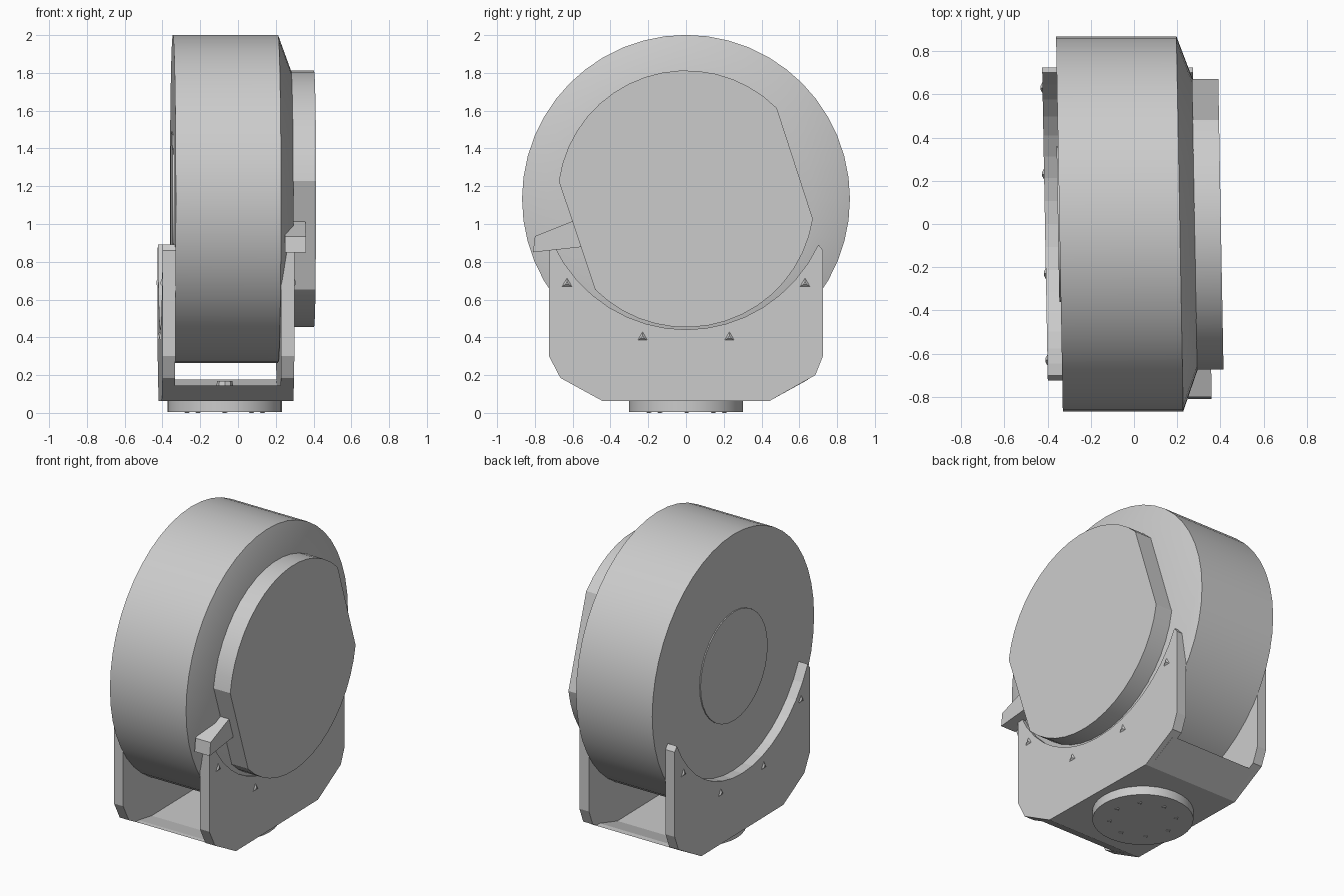
import bpy, bmesh, math
from mathutils import Vector, Matrix

cube = bpy.data.objects.get("Cube")
if cube:
    bpy.data.objects.remove(cube, do_unlink=True)

grey = bpy.data.materials.new("Painted grey")
grey.use_nodes = True
colour = (0.6, 0.6, 0.6, 1)
grey.diffuse_color = colour
grey.node_tree.nodes["Principled BSDF"].inputs["Base Color"].default_value = colour

AXIS_Z = 1.133          # height of the drum axis
TILT = -0.018           # slight yaw of the body


def finish(name, bm, smooth=False, tilt=True):
    if tilt:
        for v in bm.verts:
            v.co.x += TILT * v.co.y
    bmesh.ops.recalc_face_normals(bm, faces=bm.faces)
    mesh = bpy.data.meshes.new(name)
    bm.to_mesh(mesh)
    bm.free()
    mesh.materials.append(grey)
    ob = bpy.data.objects.new(name, mesh)
    bpy.context.collection.objects.link(ob)
    if smooth:
        bpy.ops.object.select_all(action='DESELECT')
        ob.select_set(True)
        bpy.context.view_layer.objects.active = ob
        bpy.ops.object.shade_smooth_by_angle(angle=math.radians(25))
    return ob


def arc(r, start, end, n):
    """Points (y, z) on an arc round the drum axis, angles in degrees."""
    pts = []
    for i in range(n + 1):
        a = math.radians(start + (end - start) * i / n)
        pts.append((r * math.cos(a), AXIS_Z + r * math.sin(a)))
    return pts


def slab(name, outline, x0, x1, smooth=False):
    """Extrude a (y, z) outline along x."""
    bm = bmesh.new()
    face = bm.faces.new([bm.verts.new((x0, y, z)) for y, z in outline])
    out = bmesh.ops.extrude_face_region(bm, geom=[face])["geom"]
    bmesh.ops.translate(bm, vec=(x1 - x0, 0, 0),
                        verts=[g for g in out if isinstance(g, bmesh.types.BMVert)])
    return finish(name, bm, smooth)


def lathe_x(name, profile, sides):
    """Closed turned solid round the drum axis from (x, radius) rings."""
    bm = bmesh.new()
    rings = [[bm.verts.new((x, y, z)) for y, z in arc(r, 0, 360, sides)[:-1]]
             for x, r in profile]
    for a, b in zip(rings, rings[1:]):
        for i in range(sides):
            j = (i + 1) % sides
            bm.faces.new((a[i], a[j], b[j], b[i]))
    bm.faces.new(rings[0])
    bm.faces.new(rings[-1])
    return finish(name, bm, True)


def cone(bm, at, direction, r0, r1, depth, sides):
    rot = Vector(direction).to_track_quat('Z', 'Y').to_matrix().to_4x4()
    bmesh.ops.create_cone(bm, cap_ends=True, segments=sides, radius1=r0, radius2=r1,
                          depth=depth, matrix=Matrix.Translation(at) @ rot)


# Drum with its sloping shoulder, and the round plate on its rear face
lathe_x("drum", [(-0.345, 0.868), (0.212, 0.868), (0.282, 0.675)], 48)
lathe_x("rear_disc", [(-0.352, 0.36), (-0.34, 0.36)], 32)

# Cap with two opposite flats
slab("cap", arc(0.68, 45, 172, 16) + arc(0.68, 225, 351, 16), 0.26, 0.402, True)

# Catch lever beside the cap
bm = bmesh.new()
for x in (0.25, 0.36):
    for y, z in ((-0.6, 1.015), (-0.54, 0.88), (-0.8, 0.935), (-0.81, 0.85)):
        bm.verts.new((x - 0.015, y, z))
bmesh.ops.convex_hull(bm, input=bm.verts[:])
finish("catch_lever", bm)

# Bracket side plates with a scooped top edge
scoop = []
for i in range(17):
    a = math.radians(-161 + 142 * i / 16)
    r = 0.692 + 0.05 * abs(i / 8 - 1) ** 2
    scoop.append((r * math.cos(a), AXIS_Z + r * math.sin(a)))
foot_line = [(0.725, 0.86), (0.725, 0.3), (0.685, 0.2), (0.44, 0.062),
             (-0.44, 0.062), (-0.665, 0.185), (-0.725, 0.3), (-0.725, 0.86)]
for side, x0, x1 in (("left", 0.215, 0.285), ("right", -0.412, -0.345)):
    slab(side + "_bracket_plate", scoop + foot_line, x0, x1)

# Bracket floor, turned up at both ends
slab("bracket_floor", [(-0.44, 0.062), (0.44, 0.062), (0.65, 0.178), (0.61, 0.178),
                       (0.42, 0.12), (-0.42, 0.12), (-0.56, 0.145), (-0.59, 0.145)],
     -0.38, 0.25)

# Small three-sided bolts on the side plates
bm = bmesh.new()
for x, d in ((0.287, 1), (-0.414, -1)):
    for y, z in ((0.63, 0.685), (0.23, 0.4)):
        for s in (-1, 1):
            cone(bm, (x, s * y, z), (d, 0, 0), 0.04, 0.01, 0.014, 3)
finish("plate_bolts", bm)

# Round foot with a ring of bolts beneath and a screw above the floor
bm = bmesh.new()
cone(bm, (-0.07, 0, 0.034), (0, 0, 1), 0.303, 0.303, 0.06, 32)
finish("round_foot", bm, True, False)
bm = bmesh.new()
for i in range(8):
    a = math.tau * i / 8
    cone(bm, (-0.07 + 0.2 * math.cos(a), 0.2 * math.sin(a), 0.004),
         (0, 0, -1), 0.025, 0.01, 0.008, 3)
finish("foot_bolts", bm, False, False)
bm = bmesh.new()
cone(bm, (-0.07, 0, 0.14), (0, 0, 1), 0.05, 0.04, 0.06, 8)
finish("floor_screw", bm, False, False)
